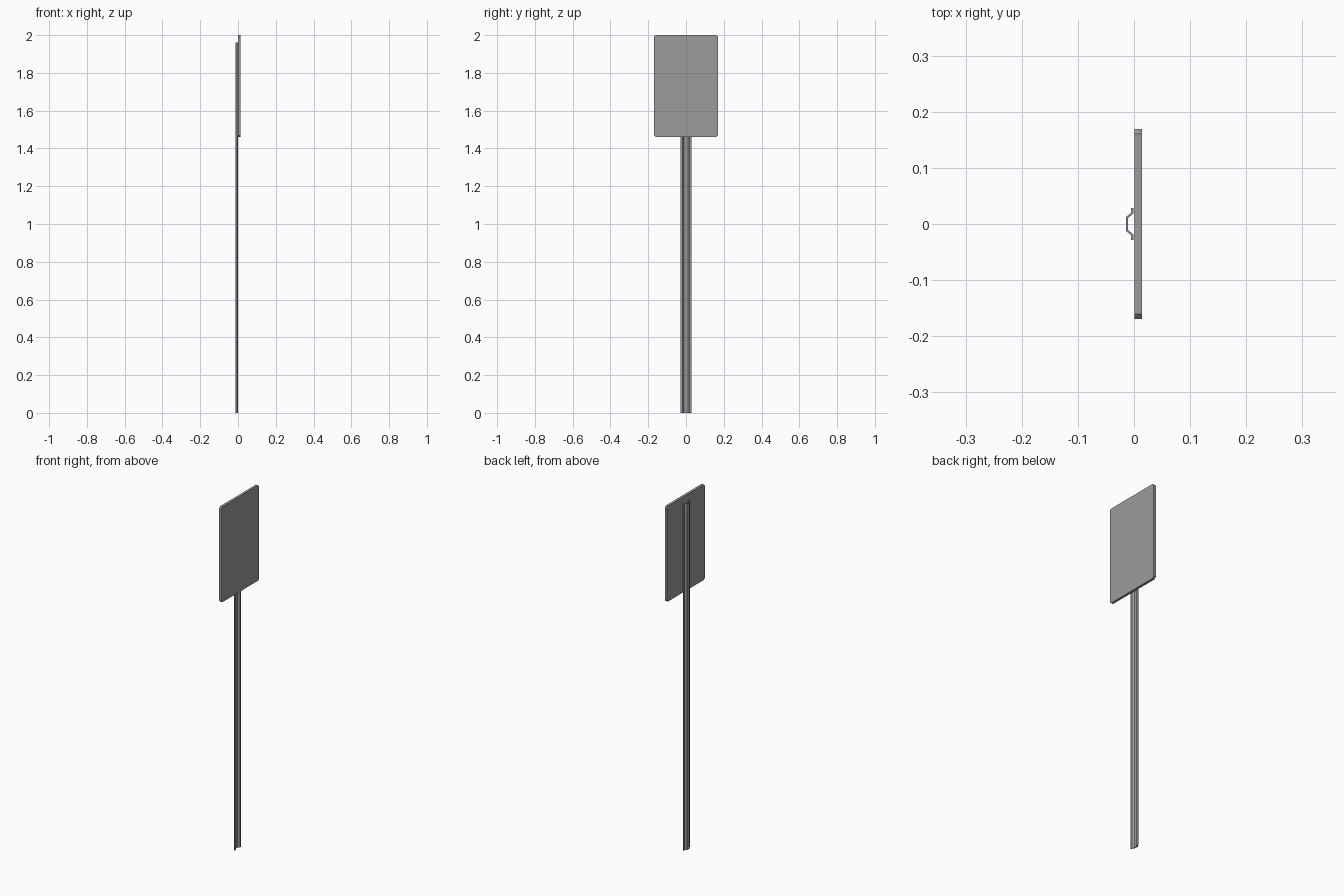
import bpy
import bmesh
from mathutils import Vector

cube = bpy.data.objects.get("Cube")
if cube:
    bpy.data.objects.remove(cube, do_unlink=True)

# Single galvanised grey for the whole sign
grey = bpy.data.materials.new("galvanised_grey")
grey.use_nodes = True
colour = (0.33, 0.33, 0.33, 1)
grey.diffuse_color = colour
grey.node_tree.nodes["Principled BSDF"].inputs["Base Color"].default_value = colour


def extrude_outline(name, outline, direction):
    """Make a flat-shaded solid by extruding a closed outline."""
    bm = bmesh.new()
    face = bm.faces.new([bm.verts.new(p) for p in outline])
    result = bmesh.ops.extrude_face_region(bm, geom=[face], use_keep_orig=True)
    moved = [v for v in result["geom"] if isinstance(v, bmesh.types.BMVert)]
    bmesh.ops.translate(bm, verts=moved, vec=Vector(direction))
    bmesh.ops.recalc_face_normals(bm, faces=bm.faces)
    mesh = bpy.data.meshes.new(name)
    bm.to_mesh(mesh)
    bm.free()
    mesh.materials.append(grey)
    obj = bpy.data.objects.new(name, mesh)
    bpy.context.collection.objects.link(obj)
    return obj


# Sign panel with small clipped corners
half, bottom, top, clip = 0.169, 1.46, 2.0, 0.009
corners = [
    (-half + clip, bottom), (half - clip, bottom),
    (half, bottom + clip), (half, top - clip),
    (half - clip, top), (-half + clip, top),
    (-half, top - clip), (-half, bottom + clip),
]
extrude_outline("sign_panel", [(0.0005, y, z) for y, z in corners], (0.014, 0, 0))

# Folded channel post: flange, sloped side and web, mirrored across y
outer = [(-0.0055, 0.0285), (-0.0055, 0.0195), (-0.0145, 0.0125)]
inner = [(-0.001, 0.0285), (-0.001, 0.0185), (-0.011, 0.0105)]


def mirrored(points):
    return points + [(x, -y) for x, y in reversed(points)]


profile = mirrored(outer) + mirrored(inner)[::-1]
extrude_outline("channel_post", [(x, y, 0) for x, y in profile], (0, 0, 1.96))
